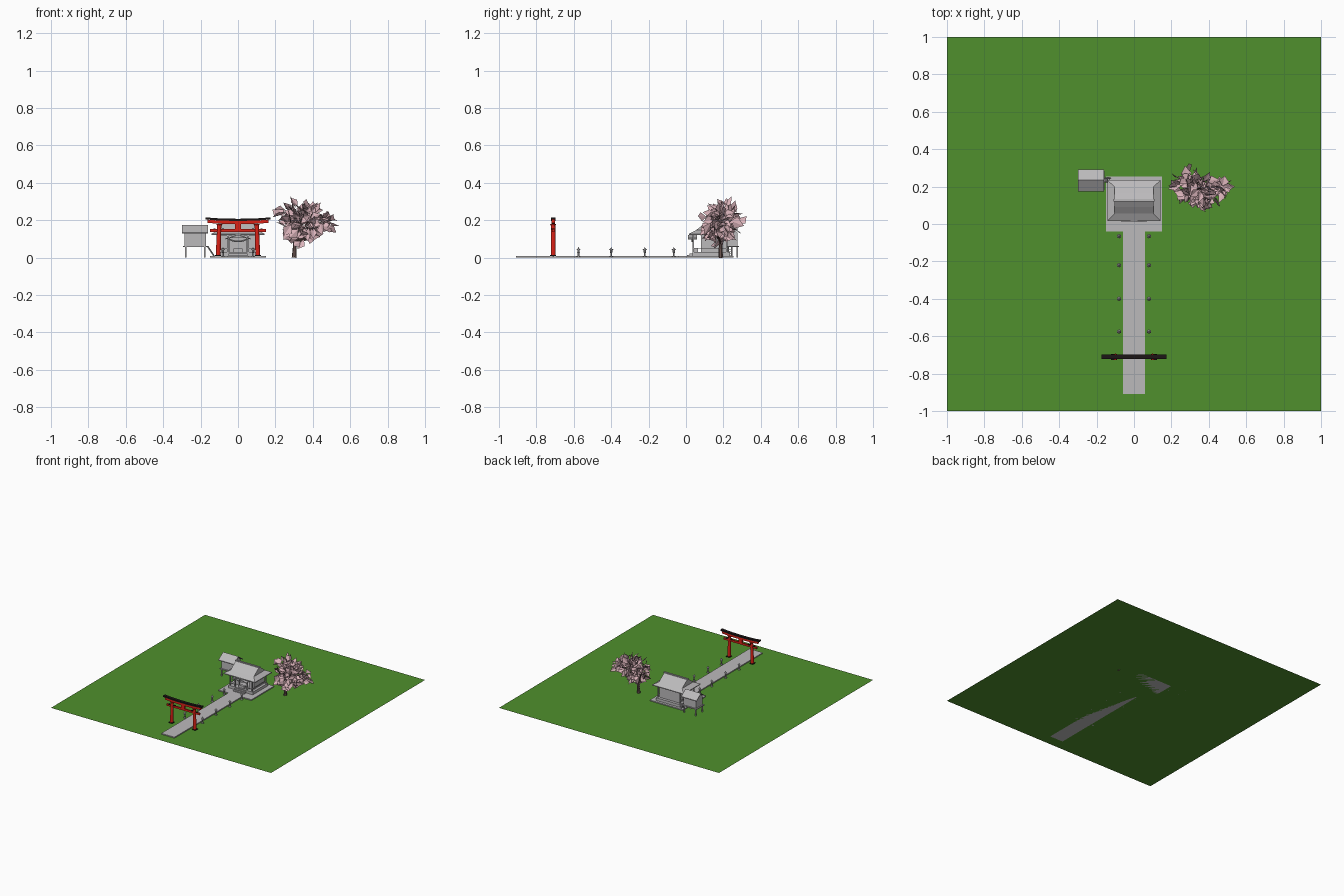
import bpy, bmesh, math, random
from mathutils import Vector, Matrix

if "Cube" in bpy.data.objects:
    bpy.data.objects.remove(bpy.data.objects["Cube"])
random.seed(7)


def mat(name, rgb):
    m = bpy.data.materials.new(name)
    m.diffuse_color = (*rgb, 1)
    m.use_nodes = True
    m.node_tree.nodes["Principled BSDF"].inputs["Base Color"].default_value = m.diffuse_color
    return m


GREEN = mat("grass green", (0.08, 0.28, 0.026))
STONE = mat("stone grey", (0.50, 0.49, 0.50))
RED = mat("vermilion red", (0.72, 0.015, 0.008))
BLACK = mat("black lacquer", (0.012, 0.008, 0.008))
PINK = mat("blossom pink", (0.70, 0.45, 0.49))
BARK = mat("bark brown", (0.16, 0.10, 0.09))


def finish(name, bm, m):
    me = bpy.data.meshes.new(name)
    bm.to_mesh(me)
    bm.free()
    me.materials.append(m)
    o = bpy.data.objects.new(name, me)
    bpy.context.collection.objects.link(o)
    return o


def add_box(bm, x0, x1, y0, y1, z0, z1):
    M = Matrix.Translation(((x0 + x1) / 2, (y0 + y1) / 2, (z0 + z1) / 2)) @ \
        Matrix.Diagonal((x1 - x0, y1 - y0, z1 - z0, 1))
    bmesh.ops.create_cube(bm, size=1, matrix=M)


def boxes(name, m, *specs):
    bm = bmesh.new()
    for s in specs:
        add_box(bm, *s)
    return finish(name, bm, m)


def add_rod(bm, a, b, r0, r1, n=8):
    a, b = Vector(a), Vector(b)
    d = b - a
    M = Matrix.Translation((a + b) / 2) @ d.to_track_quat('Z', 'Y').to_matrix().to_4x4()
    bmesh.ops.create_cone(bm, segments=n, cap_ends=True, radius1=r0, radius2=r1,
                          depth=d.length, matrix=M)


def add_loft(bm, rings):
    """Skin between point rings, capped at both ends."""
    vs = [[bm.verts.new(p) for p in r] for r in rings]
    n = len(vs[0])
    for a, b in zip(vs, vs[1:]):
        for i in range(n):
            bm.faces.new((a[i], a[(i + 1) % n], b[(i + 1) % n], b[i]))
    bm.faces.new(vs[0][::-1])
    bm.faces.new(vs[-1])
    bmesh.ops.recalc_face_normals(bm, faces=bm.faces)


# ground, path and plaza
bm = bmesh.new()
bmesh.ops.create_grid(bm, x_segments=1, y_segments=1, size=1)
finish("grass_ground", bm, GREEN)
boxes("stone_path", STONE, (-.06, .06, -.91, -.04, 0, .008))
boxes("plaza", STONE, (-.15, .15, -.04, .255, 0, .008))

# gate: leaning columns, beams, curved cap
TY = -.71
bm = bmesh.new()
for s in (-1, 1):
    add_rod(bm, (s * .106, TY, .008), (s * .1, TY, .18), .013, .011, 12)
    add_rod(bm, (s * .1, TY, .172), (s * .1, TY, .181), .013, .017, 12)
add_box(bm, -.15, .15, TY - .006, TY + .006, .138, .153)
add_box(bm, -.016, .016, TY - .007, TY + .007, .153, .182)
finish("gate_columns", bm, RED)
boxes("gate_wedges", BLACK, *[(x - .006, x + .006, TY - .008, TY + .008, .151, .157)
                              for x in (-.125, -.08, .08, .125)])
bm = bmesh.new()
boxes("gate_column_feet", BLACK, *[(s * .106 - .016, s * .106 + .016, TY - .016, TY + .016, .008, .013)
                                   for s in (-1, 1)])


def beam_rings(half, w, z0, z1, lift):
    out = []
    for i in range(9):
        t = i / 4 - 1
        u = lift * abs(t) ** 2.5
        out.append([(t * half, TY - w, z0 + u), (t * half, TY + w, z0 + u),
                    (t * half, TY + w, z1 + u), (t * half, TY - w, z1 + u)])
    return out


add_loft(bm, beam_rings(.162, .009, .18, .197, .006))
finish("gate_lintel", bm, RED)
bm = bmesh.new()
add_loft(bm, beam_rings(.175, .012, .197, .208, .008))
finish("gate_cap", bm, BLACK)

# stone lanterns along the path
bm = bmesh.new()
for y in (-.575, -.40, -.22, -.065):
    for x in (-.08, .08):
        add_rod(bm, (x, y, 0), (x, y, .007), .010, .009, 6)
        add_rod(bm, (x, y, .007), (x, y, .026), .0045, .0045, 6)
        add_rod(bm, (x, y, .026), (x, y, .031), .005, .009, 6)
        add_rod(bm, (x, y, .031), (x, y, .042), .006, .006, 6)
        add_rod(bm, (x, y, .042), (x, y, .050), .012, .003, 6)
        add_rod(bm, (x, y, .050), (x, y, .056), .003, .001, 6)
finish("stone_lanterns", bm, STONE)

# shrine hall: plinth, steps, walls, posts, veranda rails
boxes("hall_plinth", STONE, (-.11, .11, .035, .235, .008, .03),
      (-.05, .05, .02, .035, .008, .022), (-.05, .05, .005, .02, .008, .015))
boxes("hall_walls", STONE, (-.09, .09, .205, .213, .03, .128), (-.09, -.082, .08, .205, .03, .128),
      (.082, .09, .08, .205, .03, .128), (-.09, -.045, .08, .088, .03, .128),
      (.045, .09, .08, .088, .03, .128), (-.045, .045, .08, .088, .105, .128),
      (-.025, .025, .045, .065, .03, .05))
bm = bmesh.new()
for s in (-1, 1):
    for x in (.055, .1):
        add_box(bm, s * x - .004, s * x + .004, .036, .044, .03, .125)
    add_box(bm, s * .0775 - .0225, s * .0775 + .0225, .038, .042, .048, .052)
    add_box(bm, s * .1 - .002, s * .1 + .002, .04, .22, .048, .052)
    add_box(bm, s * .1 - .004, s * .1 + .004, .214, .222, .03, .125)
add_box(bm, -.105, .105, .036, .044, .115, .125)
finish("hall_posts_and_rails", bm, STONE)

# hall roof: flared hip skirt below a gable
bm = bmesh.new()


def rect(hx, y0, y1, z):
    return [(-hx, y0, z), (hx, y0, z), (hx, y1, z), (-hx, y1, z)]


add_loft(bm, [rect(.143, .015, .235, .121), rect(.143, .015, .235, .127),
              rect(.105, .055, .2, .148), rect(.105, .09, .165, .175), rect(.105, .123, .132, .197)])
add_box(bm, -.11, .11, .121, .134, .194, .203)
finish("hall_roof", bm, STONE)

# curved entrance canopy
bm = bmesh.new()
rings = []
for i in range(13):
    t = i / 6 - 1
    z = .098 + .018 * (0.5 + 0.5 * math.cos(math.pi * t))
    x = t * .068
    rings.append([(x, .012, z), (x, .06, z), (x, .06, z + .006), (x, .012, z + .006)])
add_loft(bm, rings)
finish("entrance_canopy", bm, STONE)
# hanging rope under the canopy
bm = bmesh.new()
pts = [(-.05 + .0125 * i, .034, .087 + .012 * ((i - 4) / 4) ** 2) for i in range(9)]
for a, b in zip(pts, pts[1:]):
    add_rod(bm, a, b, .004, .004, 6)
finish("entrance_rope", bm, STONE)

# raised storehouse with gabled roof and ladder
bm = bmesh.new()
for x in (-.28, -.178):
    for y in (.19, .275):
        add_box(bm, x - .004, x + .004, y - .004, y + .004, 0, .06)
add_box(bm, -.295, -.158, .182, .284, .056, .062)
add_box(bm, -.285, -.172, .19, .276, .062, .135)
add_rod(bm, (-.162, .225, .06), (-.125, .225, .004), .004, .004, 4)
add_rod(bm, (-.162, .245, .06), (-.125, .245, .004), .004, .004, 4)
for i in range(5):
    x, z = -.156 + i * .007, .052 - i * .0105
    add_box(bm, x - .003, x + .003, .225, .245, z - .001, z + .001)
finish("storehouse_body", bm, STONE)
bm = bmesh.new()
prof = [(.173, .128), (.235, .168), (.292, .128), (.292, .134), (.235, .175), (.173, .134)]
add_loft(bm, [[(x, y, z) for y, z in prof] for x in (-.30, -.16)])
add_loft(bm, [[(x, y, z) for y, z in ((.19, .134), (.276, .134), (.235, .168))] for x in (-.285, -.172)])
finish("storehouse_roof", bm, STONE)

# tree: trunk and branches
bm = bmesh.new()
fork = Vector((.305, .185, .075))
add_rod(bm, (.30, .185, 0), fork, .013, .009, 7)
tips = [(.23, .23, .24), (.27, .12, .25), (.36, .24, .27), (.40, .13, .24),
        (.47, .2, .19), (.36, .19, .3), (.24, .17, .15), (.42, .17, .12)]
for t in tips:
    add_rod(bm, fork, t, .007, .002, 5)
finish("tree_trunk", bm, BARK)

# blossom: angular folded shards pointing outward
bm = bmesh.new()
blobs = [((.29, .20, .21), (.11, .12, .11)), ((.39, .17, .20), (.11, .12, .12)),
         ((.46, .19, .18), (.08, .07, .08)), ((.33, .17, .12), (.09, .10, .06))]
core = Vector((.35, .185, .19))


def clamp(p):
    lo, hi = (.155, .02, .03), (.58, .35, .36)
    return Vector([min(max(c, a), b) for c, a, b in zip(p, lo, hi)])


for i in range(190):
    c, r = blobs[random.choices(range(4), (5, 5, 2, 3))[0]]
    d = Vector([random.gauss(0, 1) for _ in range(3)]).normalized()
    k = random.uniform(.25, .85)
    p = Vector([c[j] + d[j] * r[j] * k for j in range(3)])
    out = ((p - core).normalized() + Vector([random.gauss(0, .55) for _ in range(3)])).normalized()
    side = out.cross(Vector([random.gauss(0, 1) for _ in range(3)])).normalized()
    nrm = out.cross(side)
    L, W = random.uniform(.05, .085), random.uniform(.018, .03)
    base, tip = p - out * L * .5, p + out * L * .5
    mid = p + nrm * W * .3
    v = [bm.verts.new(clamp(q)) for q in (base, mid - side * W, tip, mid + side * W)]
    bm.faces.new((v[0], v[1], v[2]))
    bm.faces.new((v[0], v[2], v[3]))
finish("tree_blossom", bm, PINK)
